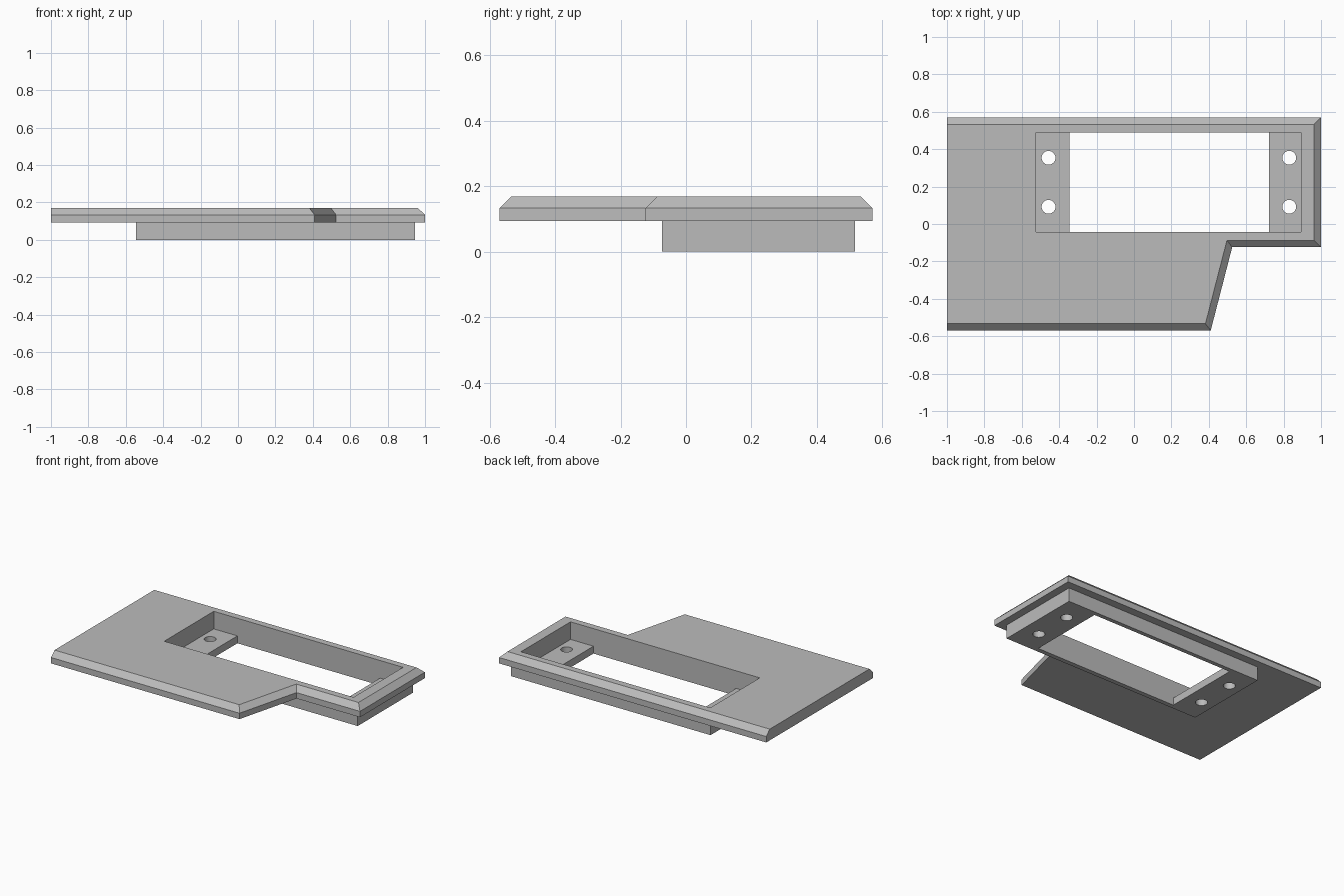
import bpy
import bmesh
import math
from mathutils import Matrix

cube = bpy.data.objects.get("Cube")
if cube:
    bpy.data.objects.remove(cube, do_unlink=True)

grey = bpy.data.materials.new("light_grey")
grey.use_nodes = True
grey.diffuse_color = (0.5, 0.5, 0.5, 1)
grey.node_tree.nodes["Principled BSDF"].inputs["Base Color"].default_value = (0.5, 0.5, 0.5, 1)


def finish(name, bm):
    bmesh.ops.recalc_face_normals(bm, faces=bm.faces)
    mesh = bpy.data.meshes.new(name)
    bm.to_mesh(mesh)
    bm.free()
    mesh.materials.append(grey)
    obj = bpy.data.objects.new(name, mesh)
    bpy.context.collection.objects.link(obj)
    return obj


def loft(name, layers):
    """Closed solid through outlines given as (points, height)."""
    bm = bmesh.new()
    rings = [[bm.verts.new((x, y, z)) for x, y in pts] for pts, z in layers]
    for low, high in zip(rings, rings[1:]):
        n = len(low)
        for i in range(n):
            j = (i + 1) % n
            bm.faces.new((low[i], low[j], high[j], high[i]))
    bm.faces.new(rings[0])
    bm.faces.new(rings[-1])
    return finish(name, bm)


def box(name, x0, x1, y0, y1, z0, z1):
    pts = [(x0, y0), (x1, y0), (x1, y1), (x0, y1)]
    return loft(name, [(pts, z0), (pts, z1)])


def combine(target, other, operation):
    mod = target.modifiers.new(other.name, 'BOOLEAN')
    mod.operation = operation
    mod.solver = 'EXACT'
    mod.object = other
    bpy.context.view_layer.objects.active = target
    bpy.ops.object.modifier_apply(modifier=mod.name)
    bpy.data.objects.remove(other, do_unlink=True)


# Stepped cover plate, chamfered on every side but the right end
outer = [(-1, -0.57), (0.41, -0.57), (0.525, -0.124), (1, -0.124), (1, 0.57), (-1, 0.57)]
inner = [(-1, -0.533), (0.382, -0.533), (0.497, -0.087), (0.963, -0.087), (0.963, 0.533), (-1, 0.533)]
plate = loft("mounting_plate", [(outer, 0.093), (outer, 0.133), (inner, 0.169)])

# Socket housing below the plate
combine(plate, box("housing", -0.545, 0.947, -0.073, 0.516, 0, 0.12), 'UNION')

# Pocket that leaves two mounting tabs, and the window between them
combine(plate, box("pocket_cutter", -0.523, 0.894, -0.042, 0.488, 0.05, 0.3), 'DIFFERENCE')
combine(plate, box("window_cutter", -0.346, 0.722, -0.042, 0.488, -0.1, 0.3), 'DIFFERENCE')

# Screw holes through the tabs
for x in (-0.457, 0.83):
    for y in (0.092, 0.354):
        bm = bmesh.new()
        bmesh.ops.create_cone(bm, cap_ends=True, segments=32, radius1=0.037, radius2=0.037,
                              depth=0.3, matrix=Matrix.Translation((x, y, 0)))
        combine(plate, finish("hole_cutter", bm), 'DIFFERENCE')

plate.select_set(True)
bpy.context.view_layer.objects.active = plate
bpy.ops.object.shade_smooth_by_angle(angle=math.radians(30))
